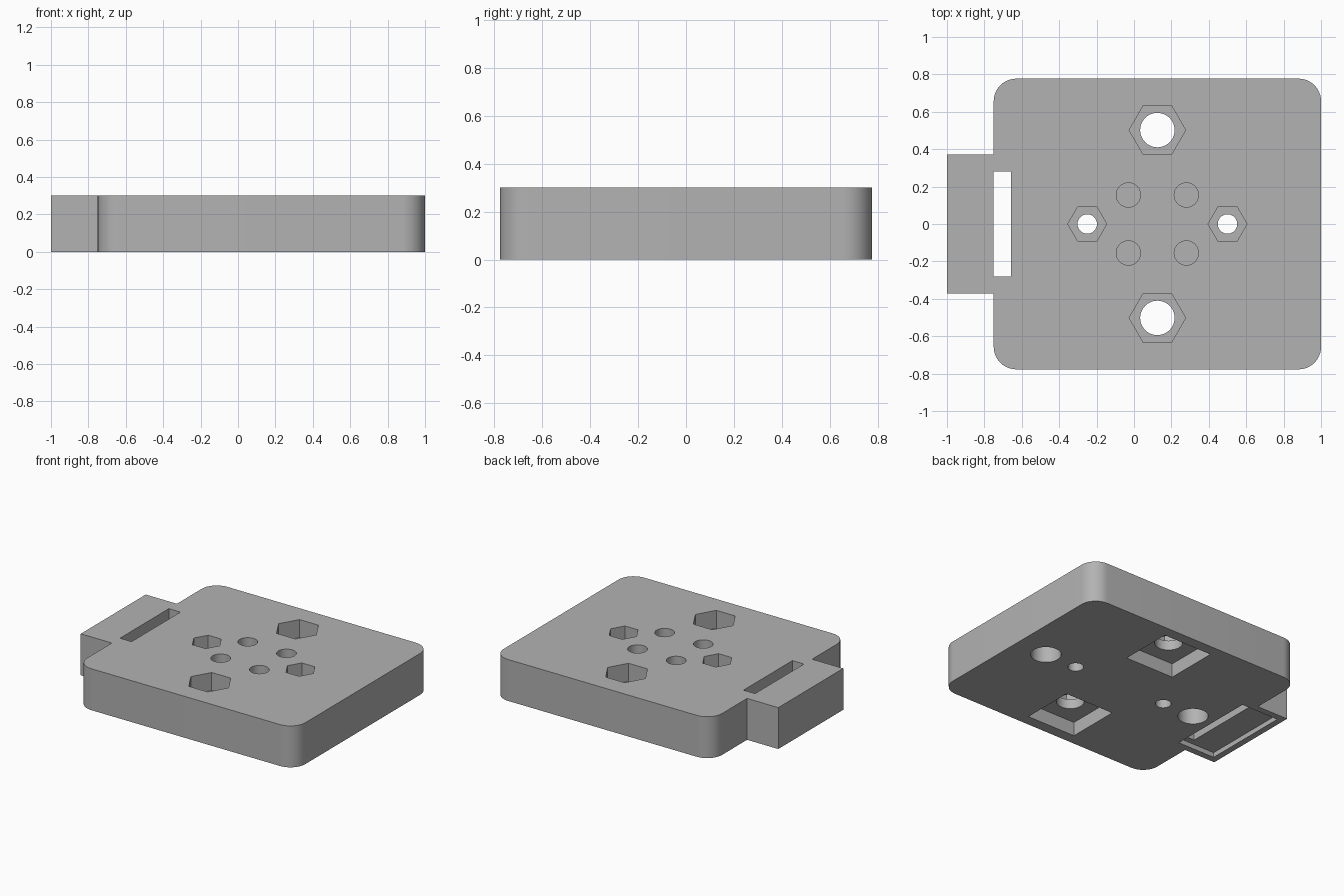
import bpy, bmesh
from math import cos, sin, pi, radians

cube = bpy.data.objects.get("Cube")
if cube:
    bpy.data.objects.remove(cube, do_unlink=True)

grey = bpy.data.materials.new("plain grey")
grey.use_nodes = True
colour = (0.45, 0.45, 0.45, 1)
grey.diffuse_color = colour
grey.node_tree.nodes["Principled BSDF"].inputs["Base Color"].default_value = colour

HEIGHT = 0.3
MID = 0.125          # centre of the hole pattern along x
OVER = 0.05          # overshoot so cutters pass cleanly through a surface


def prism(name, outline, z0, z1):
    """Extrude a counter-clockwise outline from z0 to z1."""
    bm = bmesh.new()
    base = bm.faces.new([bm.verts.new((x, y, z0)) for x, y in outline])
    top = bmesh.ops.extrude_face_region(bm, geom=[base], use_keep_orig=True)
    verts = [v for v in top["geom"] if isinstance(v, bmesh.types.BMVert)]
    bmesh.ops.translate(bm, verts=verts, vec=(0, 0, z1 - z0))
    bmesh.ops.recalc_face_normals(bm, faces=bm.faces)
    mesh = bpy.data.meshes.new(name)
    bm.to_mesh(mesh)
    bm.free()
    mesh.materials.append(grey)
    obj = bpy.data.objects.new(name, mesh)
    bpy.context.collection.objects.link(obj)
    return obj


def arc(cx, cy, r, start, sweep, steps):
    return [(cx + r * cos(start + sweep * i / steps),
             cy + r * sin(start + sweep * i / steps)) for i in range(steps + 1)]


def ring(cx, cy, r, sides):
    return arc(cx, cy, r, 0, 2 * pi, sides)[:-1]


def box(x0, x1, y0, y1):
    return [(x0, y0), (x1, y0), (x1, y1), (x0, y1)]


# Plate outline: rounded rectangle with a square tab on the -x side
L, R, Y, r, tab = -0.75, 1.0, 0.777, 0.12, 0.372
outline = arc(R - r, -Y + r, r, -pi / 2, pi / 2, 12)
outline += arc(R - r, Y - r, r, 0, pi / 2, 12)
outline += arc(L + r, Y - r, r, pi / 2, pi / 2, 12)
outline += [(L, tab), (-1, tab), (-1, -tab), (L, -tab)]
outline += arc(L + r, -Y + r, r, pi, pi / 2, 12)
plate = prism("mounting_plate", outline, 0, HEIGHT)


def cut(name, shape, z0, z1):
    cutter = prism(name, shape, z0, z1)
    cutter.hide_render = True
    mod = plate.modifiers.new(name, "BOOLEAN")
    mod.operation, mod.solver, mod.object = "DIFFERENCE", "EXACT", cutter
    bpy.context.view_layer.objects.active = plate
    bpy.ops.object.modifier_apply(modifier=name)
    bpy.data.objects.remove(cutter, do_unlink=True)


TOP, BOTTOM = HEIGHT + OVER, -OVER
for s in (-1, 1):
    # Large bolt: nut recess above, through hole, square pocket below
    y = s * 0.502
    cut("large_nut_recess", ring(MID, y, 0.151, 6), 0.17, TOP)
    cut("large_bolt_hole", ring(MID, y, 0.092, 48), BOTTOM, TOP)
    cut("square_pocket", box(MID - 0.195, MID + 0.195, y - 0.195, y + 0.195), BOTTOM, 0.1)
    # Small bolt: nut recess and through hole
    x = MID + s * 0.375
    cut("small_nut_recess", ring(x, 0, 0.104, 6), 0.17, TOP)
    cut("small_bolt_hole", ring(x, 0, 0.052, 32), BOTTOM, TOP)
    # Round blind socket on the underside
    cut("under_socket", ring(MID + s * 0.63, 0, 0.1, 48), BOTTOM, 0.17)
    # Blind sockets on the top
    for t in (-1, 1):
        cut("top_socket", ring(MID + s * 0.155, t * 0.155, 0.065, 32), 0.15, TOP)

# Strap slot and the shallow recess around it under the tab
cut("strap_slot", box(L, -0.657, -0.28, 0.28), BOTTOM, TOP)
cut("strap_recess", box(-0.955, -0.657, -0.325, 0.325), BOTTOM, 0.035)

# Smooth round walls, keep edges crisp
for o in bpy.context.selected_objects:
    o.select_set(False)
plate.select_set(True)
bpy.context.view_layer.objects.active = plate
bpy.ops.object.shade_smooth_by_angle(angle=radians(30))
